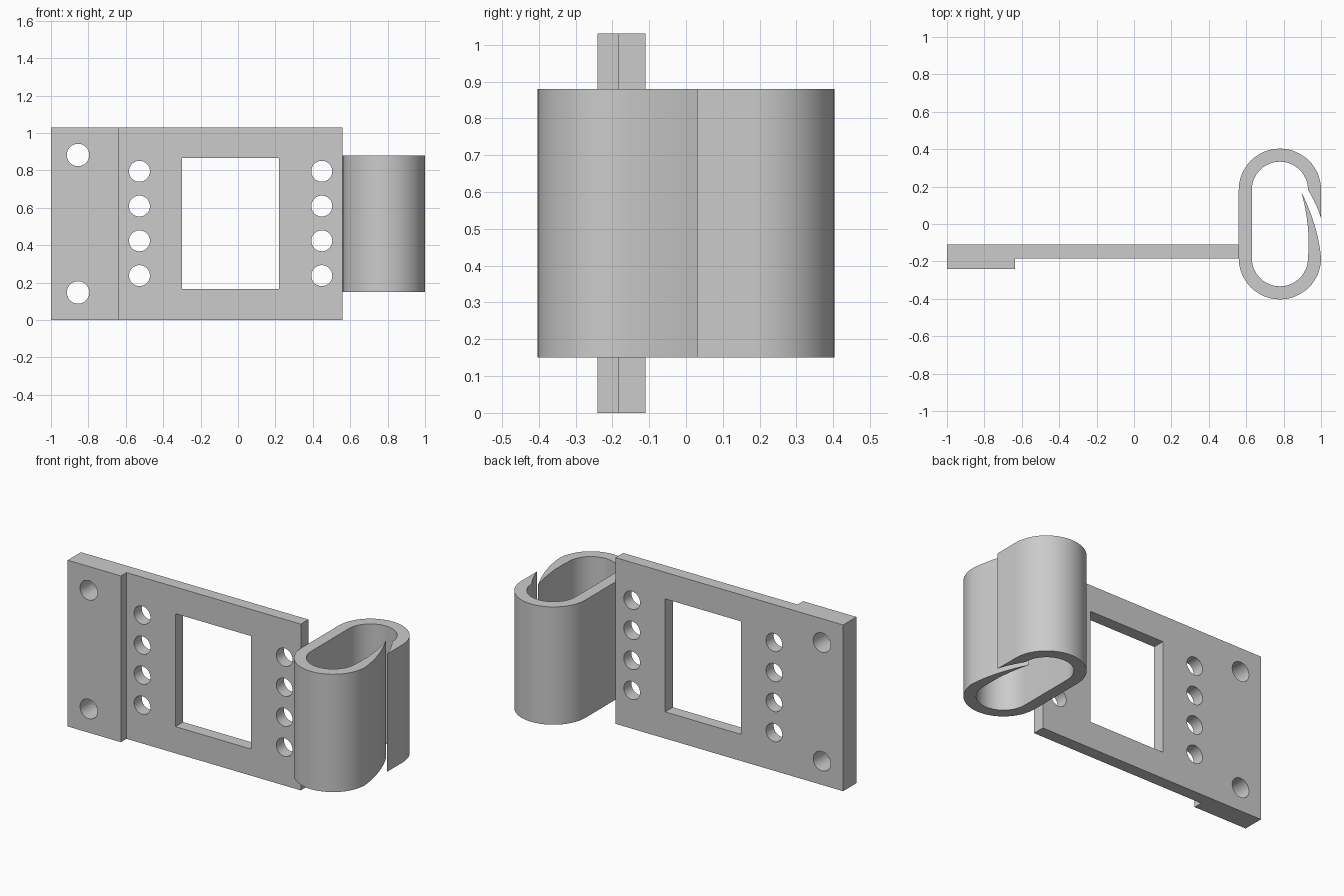
import bpy, bmesh, math
from mathutils import Matrix, Vector

if "Cube" in bpy.data.objects:
    bpy.data.objects.remove(bpy.data.objects["Cube"], do_unlink=True)

grey = bpy.data.materials.new("light_grey")
grey.use_nodes = True
colour = (0.6, 0.6, 0.6, 1)
grey.diffuse_color = colour
grey.node_tree.nodes["Principled BSDF"].inputs["Base Color"].default_value = colour


def make_object(name, bm):
    bmesh.ops.recalc_face_normals(bm, faces=bm.faces)
    mesh = bpy.data.meshes.new(name)
    bm.to_mesh(mesh)
    bm.free()
    mesh.materials.append(grey)
    obj = bpy.data.objects.new(name, mesh)
    bpy.context.collection.objects.link(obj)
    return obj


def extrude_profile(name, points, z0, z1):
    bm = bmesh.new()
    face = bm.faces.new([bm.verts.new((x, y, z0)) for x, y in points])
    top = bmesh.ops.extrude_face_region(bm, geom=[face])["geom"]
    moved = [v for v in top if isinstance(v, bmesh.types.BMVert)]
    bmesh.ops.translate(bm, verts=moved, vec=(0, 0, z1 - z0))
    return make_object(name, bm)


def smooth(obj):
    bpy.ops.object.select_all(action="DESELECT")
    obj.select_set(True)
    bpy.context.view_layer.objects.active = obj
    bpy.ops.object.shade_smooth_by_angle(angle=math.radians(30))


def arc(cx, cy, r, start, end, steps=32):
    angles = [math.radians(start + (end - start) * i / steps) for i in range(steps + 1)]
    return [(cx + r * math.cos(a), cy + r * math.sin(a)) for a in angles]


def bend(a, b, c, steps=12):
    # Interior points of a quadratic curve from a to c
    a, b, c = Vector(a), Vector(b), Vector(c)
    ts = [i / steps for i in range(1, steps)]
    return [tuple(a * (1 - t) ** 2 + b * 2 * t * (1 - t) + c * t * t) for t in ts]


# Mounting plate with the thicker end pad
BACK, FRONT, PAD_FRONT = -0.11, -0.185, -0.24
plate = extrude_profile("mounting_plate", [
    (-1, BACK), (0.56, BACK), (0.56, FRONT),
    (-0.635, FRONT), (-0.635, PAD_FRONT), (-1, PAD_FRONT)], 0, 1.03)

# Cutter for the window and all the round holes
bm = bmesh.new()
bmesh.ops.create_cube(bm, size=1, matrix=Matrix.Translation((-0.04, -0.17, 0.515))
                      @ Matrix.Diagonal((0.52, 0.6, 0.7, 1)))
holes = [(-0.855, z, 0.06) for z in (0.147, 0.882)]
holes += [(x, 0.237 + 0.186 * i, 0.056) for x in (-0.527, 0.448) for i in range(4)]
for x, z, r in holes:
    bmesh.ops.create_cone(bm, cap_ends=True, segments=40, radius1=r, radius2=r, depth=0.6,
                          matrix=Matrix.Translation((x, -0.17, z))
                          @ Matrix.Rotation(math.pi / 2, 4, "X"))
cutter = make_object("hole_cutter", bm)
cutter.hide_render = True
mod = plate.modifiers.new("holes", "BOOLEAN")
mod.operation = "DIFFERENCE"
mod.solver = "EXACT"
mod.object = cutter
bpy.context.view_layer.update()
cut = bpy.data.meshes.new_from_object(plate.evaluated_get(bpy.context.evaluated_depsgraph_get()))
plate.modifiers.clear()
plate.data = cut
bpy.data.objects.remove(cutter, do_unlink=True)
smooth(plate)

# Spring clip: an oblong loop whose two tapered lips overlap on the +x side
CX, CY, OUTER, INNER = 0.78, 0.183, 0.22, 0.15
upper_tip, lower_tip = (1.0, 0.03), (0.895, 0.17)
profile = [upper_tip]
profile += arc(CX, CY, OUTER, 0, 180)
profile += arc(CX, -CY, OUTER, 180, 360)
profile += bend((1.0, -CY), (0.985, -0.01), lower_tip) + [lower_tip]
profile += bend(lower_tip, (0.945, -0.01), (0.93, -CY))
profile += arc(CX, -CY, INNER, 360, 180)
profile += arc(CX, CY, INNER, 180, 0)
profile += bend((0.93, CY), (0.98, 0.1), upper_tip)
clip = extrude_profile("spring_clip", profile, 0.15, 0.88)
smooth(clip)
